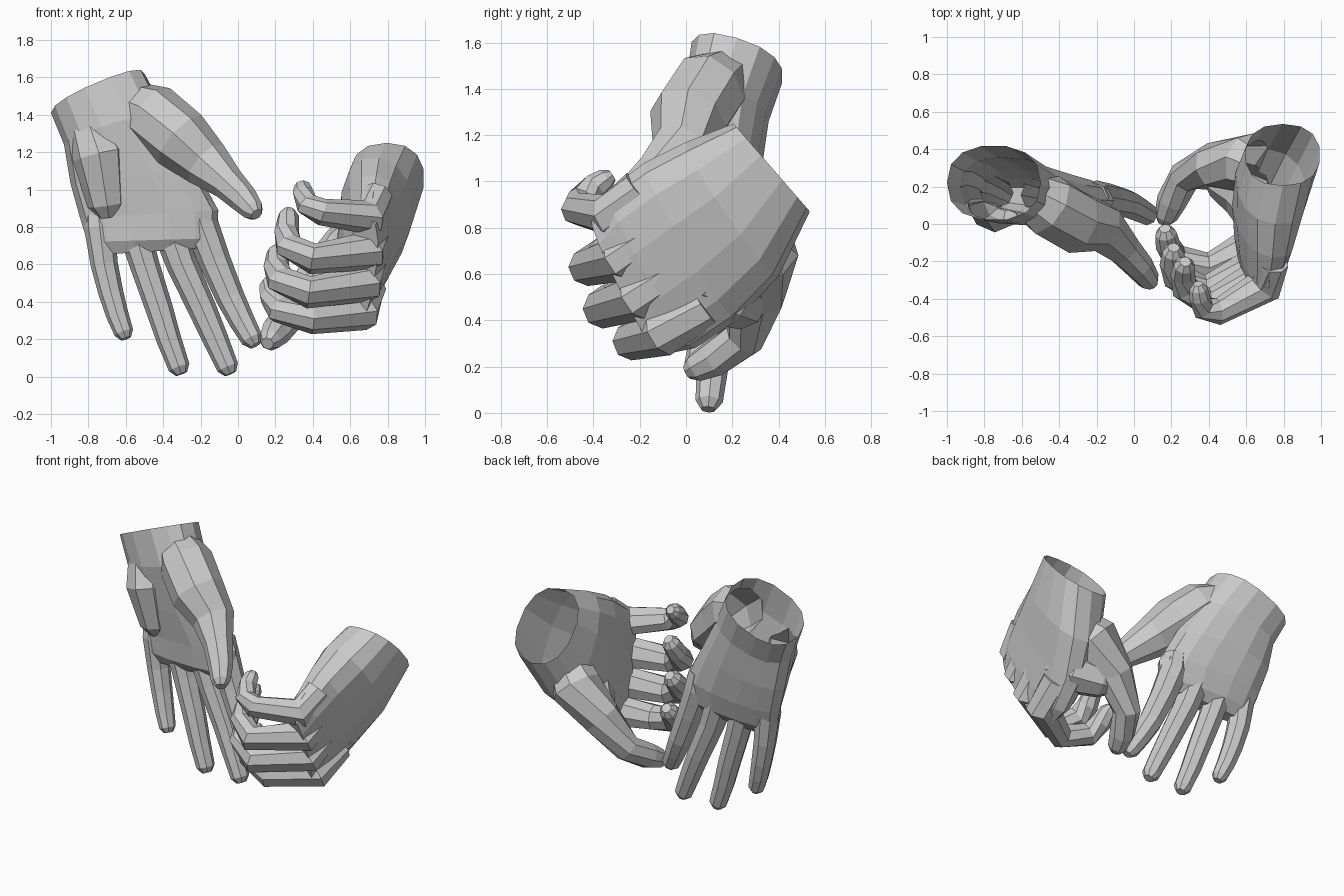
import bpy, bmesh, math
from mathutils import Vector as V


def skin(name, rings):
    """Closed flat-shaded skin over a list of equal-sized rings."""
    bm = bmesh.new()
    loops = [[bm.verts.new(p) for p in r] for r in rings]
    n = len(loops[0])
    for a, b in zip(loops, loops[1:]):
        for i in range(n):
            j = (i + 1) % n
            bm.faces.new((a[i], a[j], b[j], b[i]))
    bm.faces.new(loops[0])
    bm.faces.new(loops[-1])
    bmesh.ops.recalc_face_normals(bm, faces=bm.faces)
    me = bpy.data.meshes.new(name)
    bm.to_mesh(me)
    bm.free()
    ob = bpy.data.objects.new(name, me)
    bpy.context.collection.objects.link(ob)
    return ob


def ring(c, u, v, n=14, power=0.85):
    """Rounded-box ring spanned by half-extent vectors u and v."""
    def s(x):
        return math.copysign(abs(x) ** power, x) if abs(x) > 1e-6 else 0.0
    c, u, v = V(c), V(u), V(v)
    angs = [2 * math.pi * i / n for i in range(n)]
    return [c + u * s(math.cos(a)) + v * s(math.sin(a)) for a in angs]


def digit(name, path, radii, ref, n=8):
    """Tapered tube through the joints, with a blunt fingertip."""
    pts = [V(p) for p in path]
    radii = [r * 1.04 for r in radii]
    end = (pts[-1] - pts[-2]).normalized()
    pts.append(pts[-1] + end * radii[-1] * 0.65)
    radii.append(radii[-1] * 0.55)
    rings = []
    for i, (p, r) in enumerate(zip(pts, radii)):
        t = V()
        if i > 0:
            t += (p - pts[i - 1]).normalized()
        if i < len(pts) - 1:
            t += (pts[i + 1] - p).normalized()
        t.normalize()
        u = t.cross(V(ref)).normalized()
        rings.append(ring(p, u * r, t.cross(u) * r, n, 1.0))
    return skin(name, rings)


def build_hand(name, sections, digits, ref):
    """Palm loft united with its digits, wrist left open."""
    hand = skin(name, [ring(*s) for s in sections])
    for i, (path, radii) in enumerate(digits):
        d = digit("digit_%d" % i, path, radii, ref)
        m = hand.modifiers.new("join", 'BOOLEAN')
        m.operation, m.solver, m.object = 'UNION', 'EXACT', d
        bpy.context.view_layer.objects.active = hand
        bpy.ops.object.modifier_apply(modifier=m.name)
        bpy.data.objects.remove(d)
    # open the wrist
    c, u, v = (V(x) for x in sections[0])
    nrm = u.cross(v).normalized()
    bm = bmesh.new()
    bm.from_mesh(hand.data)
    cap = [f for f in bm.faces
           if all(abs((p.co - c).dot(nrm)) < 0.004 for p in f.verts)]
    bmesh.ops.delete(bm, geom=cap, context='FACES')
    bm.to_mesh(hand.data)
    bm.free()
    return hand


# open hand, palm to the front, fingers hanging down
build_hand("open_left_hand", [
    ((-.75, .22, 1.515), (.25, 0, .105), (0, .2, -.06)),
    ((-.655, .175, 1.32), (.275, -.02, .08), (0, .18, -.04)),
    ((-.56, .17, 1.07), (.335, -.04, .04), (0, .15, 0)),
    ((-.475, .16, .87), (.37, -.035, .02), (0, .12, 0)),
    ((-.46, .145, .73), (.345, -.025, .01), (0, .095, 0)),
    ((-.455, .14, .67), (.31, -.02, .02), (0, .05, 0)),
], [
    # thumb with its mound
    ([(-.58, .18, 1.46), (-.46, .10, 1.40), (-.31, .01, 1.27), (-.17, -.02, 1.14),
      (-.05, -.14, 1.03), (.03, -.23, .95), (.08, -.30, .89)],
     (.12, .165, .165, .13, .088, .075, .058)),
    # heel of the palm
    ([(-.80, .16, 1.36), (-.74, .10, 1.18), (-.70, .12, .92)], (.11, .14, .10)),
    # index, middle, ring, little
    ([(-.22, .14, .94), (-.20, .14, .82), (-.125, .13, .62), (-.04, .11, .42),
      (.02, .08, .30), (.075, .05, .20)], (.08, .09, .082, .074, .066, .057)),
    ([(-.39, .15, .90), (-.37, .15, .80), (-.30, .14, .60), (-.19, .13, .36),
      (-.12, .115, .20), (-.055, .10, .05)], (.08, .09, .08, .073, .066, .057)),
    ([(-.57, .16, .90), (-.56, .16, .80), (-.50, .15, .60), (-.42, .13, .36),
      (-.37, .115, .20), (-.315, .10, .05)], (.08, .085, .076, .07, .064, .056)),
    ([(-.75, .18, .90), (-.74, .17, .80), (-.715, .165, .60), (-.68, .15, .45),
      (-.645, .13, .33), (-.61, .11, .235)], (.07, .08, .07, .064, .058, .05)),
], (0, 1, 0))

# curled hand, wrist up and back, fingers wrapping towards the other hand
build_hand("curled_right_hand", [
    ((.795, .37, 1.06), (0, -.165, .19), (.2, 0, 0)),
    ((.735, .20, .88), (.02, -.20, .29), (.19, -.02, -.03)),
    ((.69, .02, .74), (.05, -.20, .34), (.155, -.02, -.03)),
    ((.665, -.15, .62), (.055, -.19, .34), (.115, -.02, -.03)),
    ((.65, -.26, .55), (.05, -.15, .30), (.08, -.02, -.03)),
], [
    # thumb
    ([(.71, .25, .80), (.60, .33, .68), (.42, .31, .51), (.27, .25, .32),
      (.20, .12, .235), (.17, .04, .195)], (.12, .155, .12, .085, .078, .06)),
    # web between thumb and index
    ([(.68, .06, .60), (.60, .18, .52), (.46, .25, .47)], (.14, .15, .11)),
    # index, middle, ring, little
    ([(.69, .08, .47), (.66, -.10, .35), (.40, -.235, .31), (.22, -.18, .36),
      (.18, -.11, .43), (.17, -.05, .49)], (.1, .105, .08, .073, .064, .055)),
    ([(.70, -.04, .64), (.675, -.21, .50), (.38, -.36, .45), (.225, -.28, .52),
      (.205, -.21, .59), (.21, -.15, .66)], (.1, .105, .083, .076, .066, .056)),
    ([(.72, -.12, .81), (.69, -.28, .67), (.40, -.425, .63), (.27, -.34, .70),
      (.26, -.27, .78), (.27, -.22, .86)], (.1, .105, .08, .072, .063, .054)),
    ([(.74, -.20, .97), (.70, -.33, .85), (.45, -.468, .88), (.37, -.45, .92),
      (.35, -.39, .98), (.345, -.345, 1.01)], (.085, .095, .07, .062, .055, .046)),
], (0, 0, 1))
